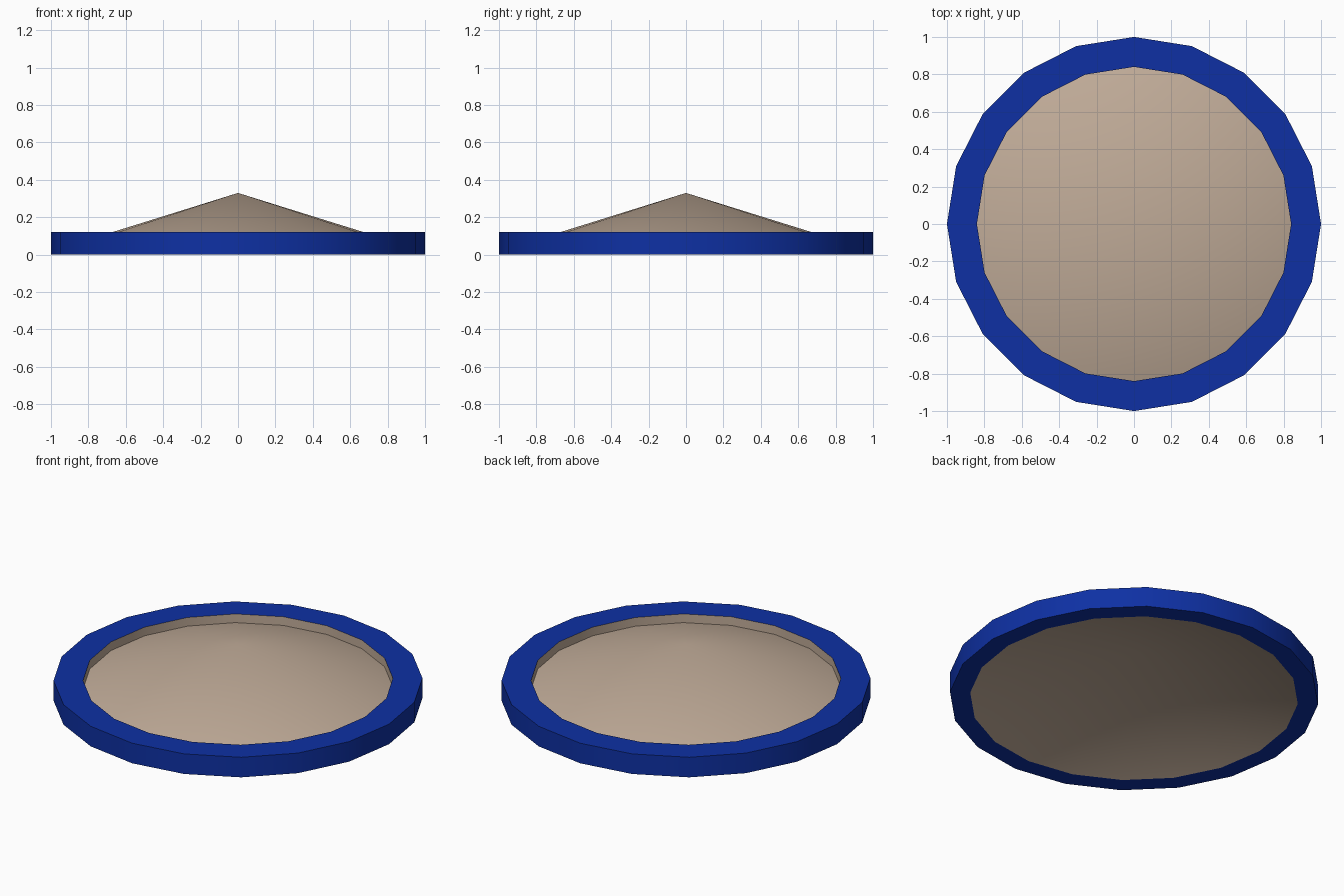
import bpy, bmesh, math

cube = bpy.data.objects.get("Cube")
if cube:
    bpy.data.objects.remove(cube, do_unlink=True)

SIDES = 20


def make_material(name, colour):
    mat = bpy.data.materials.new(name)
    mat.use_nodes = True
    mat.diffuse_color = colour
    mat.node_tree.nodes["Principled BSDF"].inputs["Base Color"].default_value = colour
    return mat


def lathe(name, profiles, mat):
    """Turn each open (radius, height) profile around z into a faceted shell."""
    bm = bmesh.new()
    for profile in profiles:
        rings = []
        for r, z in profile:
            angles = [2 * math.pi * i / SIDES for i in range(SIDES)]
            if r == 0:
                rings.append([bm.verts.new((0, 0, z))] * SIDES)
            else:
                rings.append([bm.verts.new((r * math.cos(a), r * math.sin(a), z))
                              for a in angles])
        for low, high in zip(rings, rings[1:]):
            for i in range(SIDES):
                j = (i + 1) % SIDES
                corners = [low[i], low[j], high[j], high[i]]
                bm.faces.new(list(dict.fromkeys(corners)))
    mesh = bpy.data.meshes.new(name)
    bm.to_mesh(mesh)
    bm.free()
    mesh.materials.append(mat)
    obj = bpy.data.objects.new(name, mesh)
    bpy.context.collection.objects.link(obj)
    bpy.ops.object.select_all(action='DESELECT')
    obj.select_set(True)
    bpy.context.view_layer.objects.active = obj
    bpy.ops.object.shade_smooth_by_angle(angle=math.radians(30))
    return obj


blue = make_material("deep blue", (0.0044, 0.03, 0.37, 1))
tan = make_material("warm tan", (0.53, 0.41, 0.315, 1))

# Rim: underside, outer wall and top face
lathe("rim", [[(0.89, 0), (1, 0), (1, 0.12), (0.84, 0.12)]], blue)

# Domed centre: inner wall and cone on top, hollow cone underneath
lathe("cone_centre", [[(0.84, 0.12), (0.84, 0.068), (0, 0.33)],
                      [(0, 0.28), (0.89, 0)]], tan)
